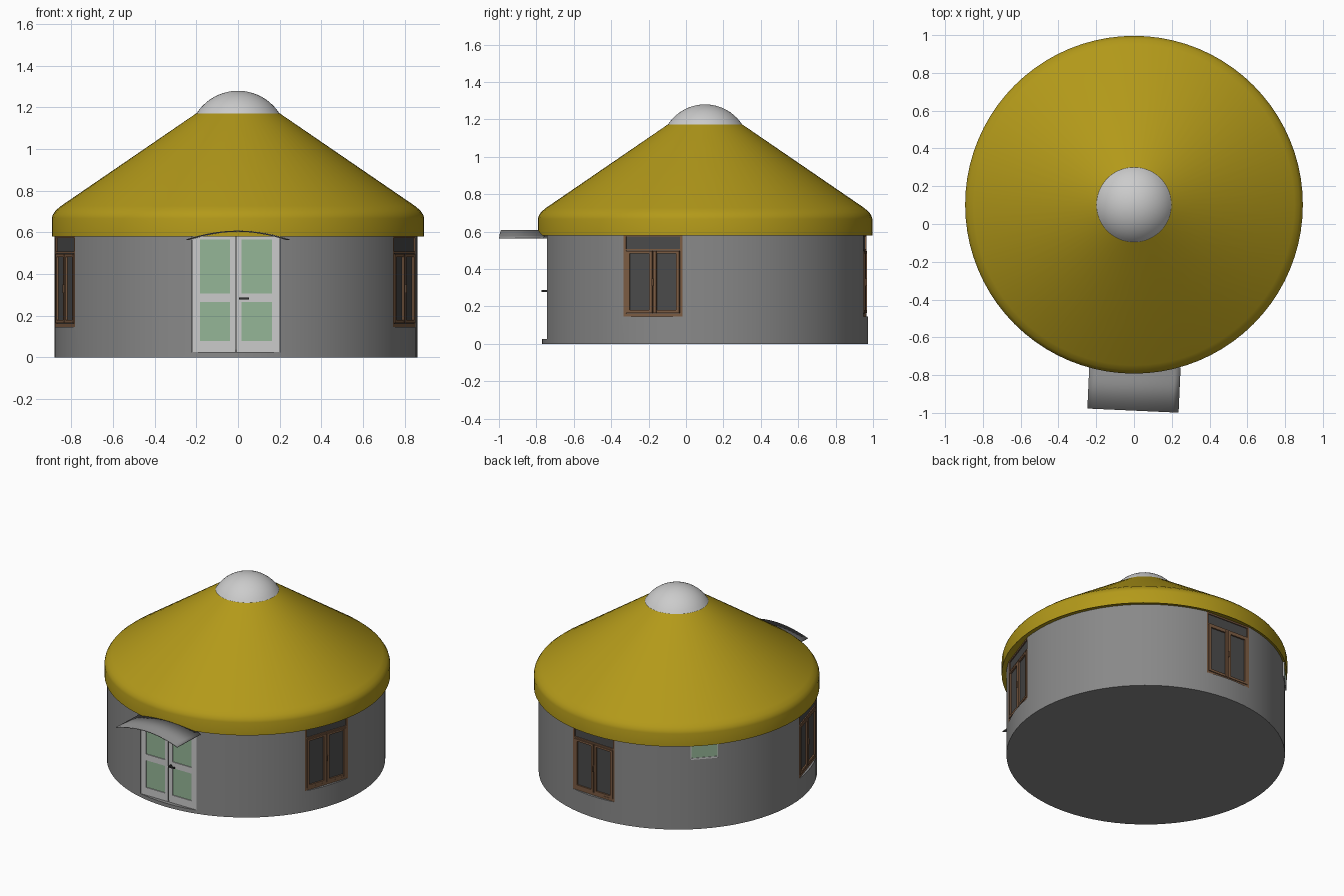
import bpy, bmesh, math
from mathutils import Matrix, Vector

if "Cube" in bpy.data.objects:
    bpy.data.objects.remove(bpy.data.objects["Cube"])

WALL_C = Vector((-0.01, 0.102, 0))
WALL_R = 0.872


def mat(name, rgb):
    m = bpy.data.materials.new(name)
    m.diffuse_color = (*rgb, 1)
    m.use_nodes = True
    m.node_tree.nodes["Principled BSDF"].inputs["Base Color"].default_value = m.diffuse_color
    return m


ROOF = mat("roof_canvas", (0.45, 0.32, 0.01))
WALL = mat("wall_grey", (0.25, 0.25, 0.25))
PALE = mat("pale_grey", (0.6, 0.6, 0.6))
WOOD = mat("brown_wood", (0.2, 0.105, 0.055))
GLASS = mat("dark_glass", (0.07, 0.07, 0.07))
GREEN = mat("green_glass", (0.3, 0.47, 0.31))
DARK = mat("dark_metal", (0.03, 0.03, 0.03))


def make(name, bm, material=None):
    bmesh.ops.recalc_face_normals(bm, faces=bm.faces)
    me = bpy.data.meshes.new(name)
    bm.to_mesh(me)
    bm.free()
    ob = bpy.data.objects.new(name, me)
    bpy.context.collection.objects.link(ob)
    if material:
        me.materials.append(material)
    return ob


def smooth(ob):
    bpy.ops.object.select_all(action='DESELECT')
    ob.select_set(True)
    bpy.context.view_layer.objects.active = ob
    bpy.ops.object.shade_smooth_by_angle(angle=math.radians(30))


def lathe(name, profile, centre, material, steps=80):
    bm = bmesh.new()
    vs = [bm.verts.new((r, 0, z)) for r, z in profile]
    es = [bm.edges.new(p) for p in zip(vs, vs[1:])]
    bmesh.ops.spin(bm, geom=vs + es, cent=(0, 0, 0), axis=(0, 0, 1),
                   angle=math.tau, steps=steps)
    bmesh.ops.remove_doubles(bm, verts=bm.verts, dist=1e-5)
    bmesh.ops.translate(bm, verts=bm.verts, vec=centre)
    return make(name, bm, material)


def boxes(name, az, items, material):
    """Boxes (x0, x1, d0, d1, z0, z1): d is distance outwards from the wall axis."""
    bm = bmesh.new()
    place = Matrix.Translation(WALL_C) @ Matrix.Rotation(math.radians(az + 90), 4, 'Z')
    for x0, x1, d0, d1, z0, z1 in items:
        m = (Matrix.Translation(((x0 + x1) / 2, -(d0 + d1) / 2, (z0 + z1) / 2))
             @ Matrix.Diagonal((x1 - x0, d1 - d0, z1 - z0, 1)))
        bmesh.ops.create_cube(bm, size=1, matrix=place @ m)
    return make(name, bm, material)


# round wall
bm = bmesh.new()
bmesh.ops.create_cone(bm, cap_ends=True, segments=80, radius1=WALL_R, radius2=WALL_R,
                      depth=0.6, matrix=Matrix.Translation(WALL_C + Vector((0, 0, 0.3))))
wall = make("wall", bm, WALL)

# flat recesses for the door and windows
WINDOWS = {"right": -19, "back": 87, "left": 196.5}
cuts = [(-90, 0.213, 0.83, 0.025)] + [(a, 0.166, 0.84, 0.145) for a in WINDOWS.values()]
for az, half, depth, z0 in cuts:
    cutter = boxes("cutter", az, [(-half, half, depth, 1.0, z0, 0.7)], None)
    cutter.hide_render = True
    mod = wall.modifiers.new("recess", 'BOOLEAN')
    mod.operation = 'DIFFERENCE'
    mod.solver = 'EXACT'
    mod.object = cutter
    bpy.context.view_layer.objects.active = wall
    bpy.ops.object.modifier_apply(modifier=mod.name)
    bpy.data.objects.remove(cutter)
smooth(wall)

# roof with a skirt and rounded shoulder
roof = lathe("roof", [(0, 0.585), (0.885, 0.585), (0.894, 0.58), (0.894, 0.668),
                      (0.889, 0.685), (0.876, 0.705), (0.85, 0.727), (0.2, 1.172),
                      (0, 1.172)], (0, 0.102, 0), ROOF)
smooth(roof)

# crown dome
R, top = 0.237, 1.28
half = math.asin(0.2 / R)
dome = lathe("crown_dome", [(R * math.sin(half * i / 10), top - R + R * math.cos(half * i / 10))
                            for i in range(11)], (0, 0.102, 0), PALE, 48)
smooth(dome)

# casement windows
for side, az in WINDOWS.items():
    f = 0.856
    frame = [(-0.166, 0.166, 0.835, f, 0.145, 0.162),      # sill
             (-0.166, 0.166, 0.835, f, 0.498, 0.508),      # transom bar
             (-0.166, 0.166, 0.835, f, 0.574, 0.59)]       # head
    for s in (-1, 1):
        a, b = sorted((s * 0.166, s * 0.152))
        frame.append((a, b, 0.835, f, 0.145, 0.59))
        # sash stiles and rails
        for u, v in ((0.15, 0.132), (0.02, 0.003)):
            a, b = sorted((s * u, s * v))
            frame.append((a, b, 0.835, f + 0.004, 0.164, 0.496))
        a, b = sorted((s * 0.15, s * 0.003))
        frame += [(a, b, 0.835, f + 0.003, 0.164, 0.18),
                  (a, b, 0.835, f + 0.003, 0.482, 0.496)]
    boxes(side + "_window_frame", az, frame, WOOD)
    boxes(side + "_window_glass", az, [(-0.16, 0.16, 0.83, 0.849, 0.15, 0.585)], GLASS)
    boxes(side + "_window_handle", az, [(-0.004, 0.004, f, f + 0.012, 0.31, 0.35)], WOOD)

# double door
f = 0.845
door = []
for s in (-1, 1):
    for u, v in ((0.212, 0.173), (0.028, 0.003)):
        a, b = sorted((s * u, s * v))
        door.append((a, b, 0.82, f, 0.025, 0.59))
    a, b = sorted((s * 0.2, s * 0.003))
    for z0, z1 in ((0.025, 0.078), (0.266, 0.308), (0.565, 0.59)):
        door.append((a, b, 0.82, f, z0, z1))
boxes("door_frame", -90, door, PALE)
boxes("door_glass", -90, [(s * 0.1 - 0.085, s * 0.1 + 0.085, 0.82, 0.839, 0.05, 0.58)
                          for s in (-1, 1)], GREEN)
boxes("door_gap", -90, [(-0.004, 0.004, 0.82, 0.842, 0.035, 0.58)], DARK)
boxes("door_handle", -90, [(0.015, 0.025, f - 0.005, 0.872, 0.278, 0.287),
                           (0.015, 0.062, 0.864, 0.874, 0.278, 0.287)], DARK)

# small high vent window at the back left
boxes("vent_frame", 136, [(-0.09, 0.09, 0.84, 0.876, 0.483, 0.494),
                          (-0.09, -0.083, 0.84, 0.876, 0.483, 0.59),
                          (0.083, 0.09, 0.84, 0.876, 0.483, 0.59)], PALE)
boxes("vent_glass", 136, [(-0.085, 0.085, 0.84, 0.873, 0.49, 0.59)], GREEN)

# arched canopy over the door, slightly turned
bm = bmesh.new()
rows = []
for i in range(17):
    t = -1 + i / 8
    z = 0.565 + 0.041 * math.cos(t * math.pi / 2) ** 0.9 if abs(t) < 1 else 0.565
    rows.append([bm.verts.new((0.241 * t, y, z)) for y in (-0.12, 0.12)])
for p, q in zip(rows, rows[1:]):
    bm.faces.new((p[0], q[0], q[1], p[1]))
bmesh.ops.transform(bm, verts=bm.verts, matrix=Matrix.Translation((0, -0.868, 0))
                    @ Matrix.Rotation(math.radians(-2.6), 4, 'Z'))
canopy = make("door_canopy", bm, WALL)
mod = canopy.modifiers.new("thickness", 'SOLIDIFY')
mod.thickness = 0.005
mod.offset = 0
smooth(canopy)
